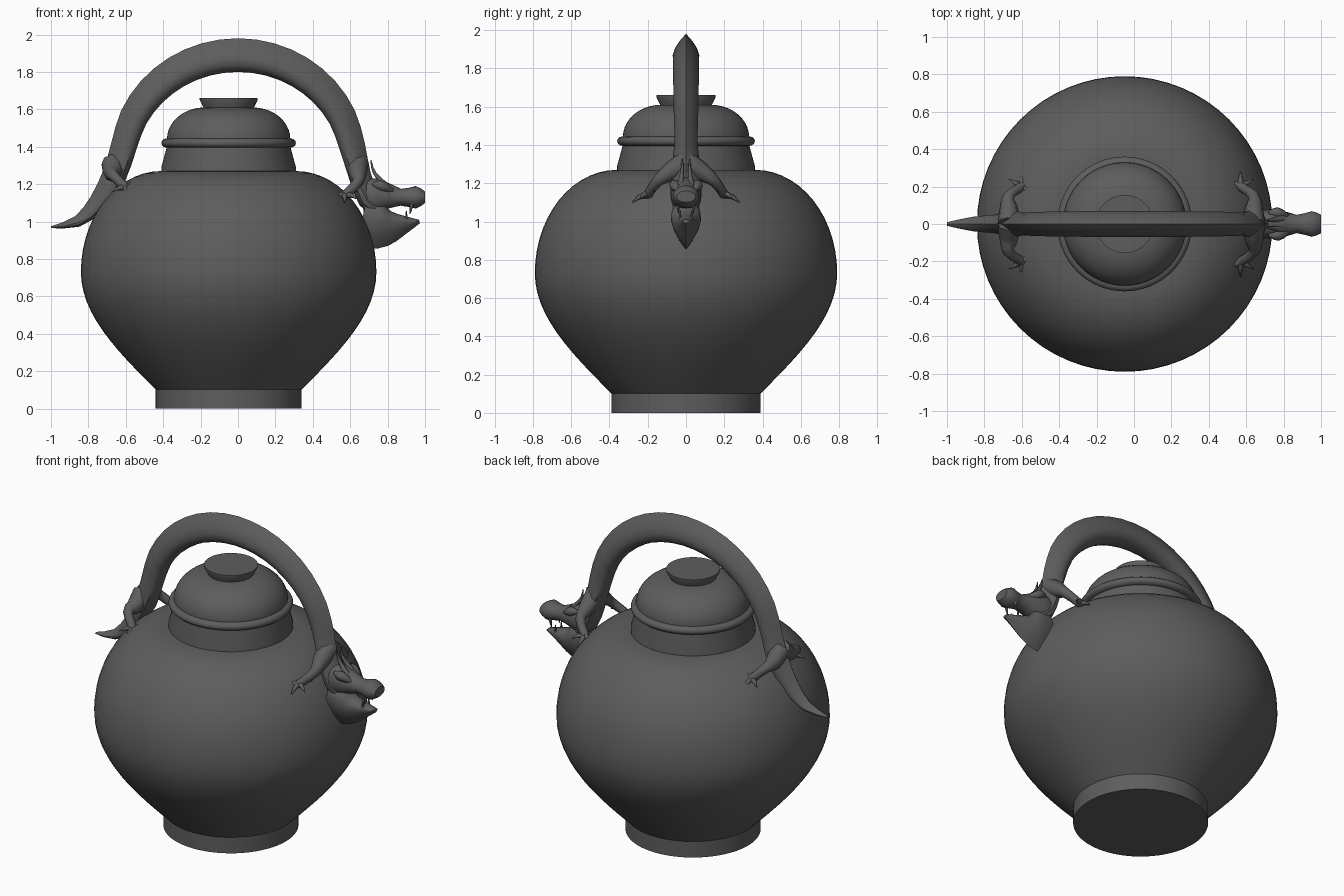
import bpy, bmesh, math
from mathutils import Vector
from math import sin, cos, pi

cube = bpy.data.objects.get("Cube")
if cube:
    bpy.data.objects.remove(cube, do_unlink=True)

clay = bpy.data.materials.new("dark grey clay")
clay.use_nodes = True
grey = (0.11, 0.11, 0.11, 1)
clay.diffuse_color = grey
clay.node_tree.nodes["Principled BSDF"].inputs["Base Color"].default_value = grey


def angles(start, end, steps):
    """Evenly spaced angles in radians, both ends included."""
    return [math.radians(start + (end - start) * i / steps) for i in range(steps + 1)]


def smooth_path(points, steps):
    """Catmull-Rom curve through the given tuples."""
    knots = [Vector(p) for p in points]
    padded = [knots[0]] + knots + [knots[-1]]
    curve = []
    for a, b, c, d in zip(padded, padded[1:], padded[2:], padded[3:]):
        for i in range(steps):
            t = i / steps
            bend = (2 * a - 5 * b + 4 * c - d) * t + (3 * b - a - 3 * c + d) * t * t
            curve.append(b + (c - a + bend) * t / 2)
    return curve + [knots[-1]]


def direction(points, i):
    """Direction of travel along a path at point i."""
    return points[min(i + 1, len(points) - 1)] - points[max(i - 1, 0)]


def skin(name, rings, angle=40):
    """Closed mesh through rings of equal point count."""
    bm = bmesh.new()
    loops = [[bm.verts.new(p) for p in ring] for ring in rings]
    for low, high in zip(loops, loops[1:]):
        for i in range(len(low)):
            bm.faces.new((low[i - 1], low[i], high[i], high[i - 1]))
    bm.faces.new(loops[0])
    bm.faces.new(loops[-1])
    bmesh.ops.recalc_face_normals(bm, faces=bm.faces)
    mesh = bpy.data.meshes.new(name)
    bm.to_mesh(mesh)
    bm.free()
    mesh.materials.append(clay)
    part = bpy.data.objects.new(name, mesh)
    bpy.context.collection.objects.link(part)
    bpy.ops.object.select_all(action='DESELECT')
    part.select_set(True)
    bpy.context.view_layer.objects.active = part
    bpy.ops.object.shade_smooth_by_angle(angle=math.radians(angle))


def lathe(name, profile, sides=64):
    """Turn a profile of radius and height about the pot axis."""
    axis_x = -0.05
    turn = angles(0, 360, sides)[:-1]
    skin(name, [[(axis_x + r * cos(a), r * sin(a), z) for a in turn] for r, z in profile])


def tube(name, path, sides=8, steps=3):
    """Round tapering limb; each path point is x, y, z, radius."""
    points = smooth_path(path, steps)
    centres = [p.to_3d() for p in points]
    side = direction(centres, 0).orthogonal()
    rings = []
    for i, centre in enumerate(centres):
        along = direction(centres, i).normalized()
        side = (side - along * side.dot(along)).normalized()
        up = along.cross(side)
        rings.append([centre + points[i].w * (side * cos(a) + up * sin(a))
                      for a in angles(0, 360, sides)[:-1]])
    skin(name, rings, 60)


def loft(name, rows, point=0, steps=2):
    """Sweep a section in the middle plane; rows are x, z, depth, half width.
    The section is a drop pointing up (1) or down (-1), or an oval (0)."""
    path = smooth_path(rows, steps)
    centres = [p.to_2d() for p in path]
    rings = []
    for i, (x, z, depth, width) in enumerate(path):
        along = direction(centres, i).normalized()
        ring = []
        for a in angles(0, 360, 14)[:-1]:
            rise = cos(a) * depth / 2 * (point or 1)
            across = sin(a) * width * (1.3 * sin(a / 2) if point else 1)
            ring.append((x - along.y * rise, across, z + along.x * rise))
        rings.append(ring)
    skin(name, rings)


# Pot: straight foot, flaring lower wall, round shoulder
foot = [(0.39, 0)]
wall = [(0.39 + 0.4 * cos(a), 0.73 + 0.4 * a) for a in angles(-90, 0, 12)]
shoulder = [(0.36 + 0.43 * cos(a), 0.73 + 0.54 * sin(a)) for a in angles(0, 90, 14)]
lathe("pot_body", foot + wall + shoulder[1:])

# Lid: sloping collar, dome, rim and knob
dome = [(0.13 + 0.2 * cos(a), 1.44 + 0.17 * sin(a)) for a in angles(0, 90, 10)]
lathe("lid", [(0.36, 1.25), (0.36, 1.29), (0.33, 1.4)] + dome)
lathe("lid_rim", [(0.33 + 0.03 * cos(a), 1.42 + 0.025 * sin(a)) for a in angles(-90, 90, 6)])
lathe("lid_knob", [(0.13, 1.6), (0.155, 1.65), (0.155, 1.66)])

# Arched dragon body with a ridged back: tail, arch, neck
tail = [(-1, 0.97, 0.01, 0.01), (-0.86, 1, 0.06, 0.04), (-0.75, 1.1, 0.1, 0.05),
        (-0.66, 1.25, 0.13, 0.07)]
arch = [(0.62 * cos(a), 1.3 + 0.59 * sin(a), 0.13 + 0.05 * sin(a), 0.06 + 0.01 * sin(a))
        for a in angles(170, 10, 10)]
neck = [(0.65, 1.25, 0.12, 0.08), (0.7, 1.12, 0.12, 0.08), (0.76, 1.07, 0.1, 0.06)]
loft("dragon_body", tail + arch + neck, 1)

# Head: snout with a swollen nose, and a keeled lower jaw
loft("snout", [(0.66, 1.13, 0.2, 0.07), (0.75, 1.14, 0.18, 0.08), (0.87, 1.13, 0.09, 0.05),
               (0.95, 1.13, 0.12, 0.07), (1, 1.13, 0.06, 0.05)])
loft("lower_jaw", [(0.66, 1, 0.25, 0.07), (0.74, 0.98, 0.26, 0.08), (0.8, 0.97, 0.2, 0.07),
                   (0.87, 0.98, 0.12, 0.05), (0.97, 1, 0.02, 0.02)], -1)

for side, s in (("left", 1), ("right", -1)):
    # Horns, brows and fangs
    tube(side + "_horn", [(0.8, s * 0.03, 1.18, 0.02), (0.73, s * 0.02, 1.26, 0.01),
                          (0.71, s * 0.02, 1.33, 0.003)], 6)
    tube(side + "_brow", [(0.72, s * 0.06, 1.2, 0.01), (0.77, s * 0.06, 1.19, 0.03),
                          (0.83, s * 0.04, 1.16, 0.01)], 6)
    tube(side + "_upper_fang", [(0.93, s * 0.04, 1.1, 0.013), (0.92, s * 0.04, 1.04, 0.002)], 6, 1)
    tube(side + "_lower_fang", [(0.9, s * 0.03, 1, 0.01), (0.9, s * 0.03, 1.06, 0.002)], 6, 1)

    # Legs bent outward over the pot, from hip to ankle, ending in clawed toes
    for leg, hip_x, ankle_x, ankle_z in (("front", 0.64, 0.57, 1.14), ("hind", -0.67, -0.6, 1.18)):
        ankle = Vector((ankle_x, s * 0.2, ankle_z))
        tube(f"{side}_{leg}_leg", [(hip_x, 0, 1.31, 0.06), (hip_x, s * 0.08, 1.26, 0.05),
                                   (hip_x, s * 0.15, ankle_z + 0.07, 0.03), (*ankle, 0.025)])
        for toe, a in enumerate(angles(-30, 150, 3), 1):
            reach = Vector((cos(a), s * sin(a), -sin(a) / 2)) * 0.08
            knuckle = ankle + reach / 2 + Vector((0, 0, 0.01))
            tube(f"{side}_{leg}_toe_{toe}",
                 [(*ankle, 0.02), (*knuckle, 0.013), (*(ankle + reach), 0.002)], 6)
